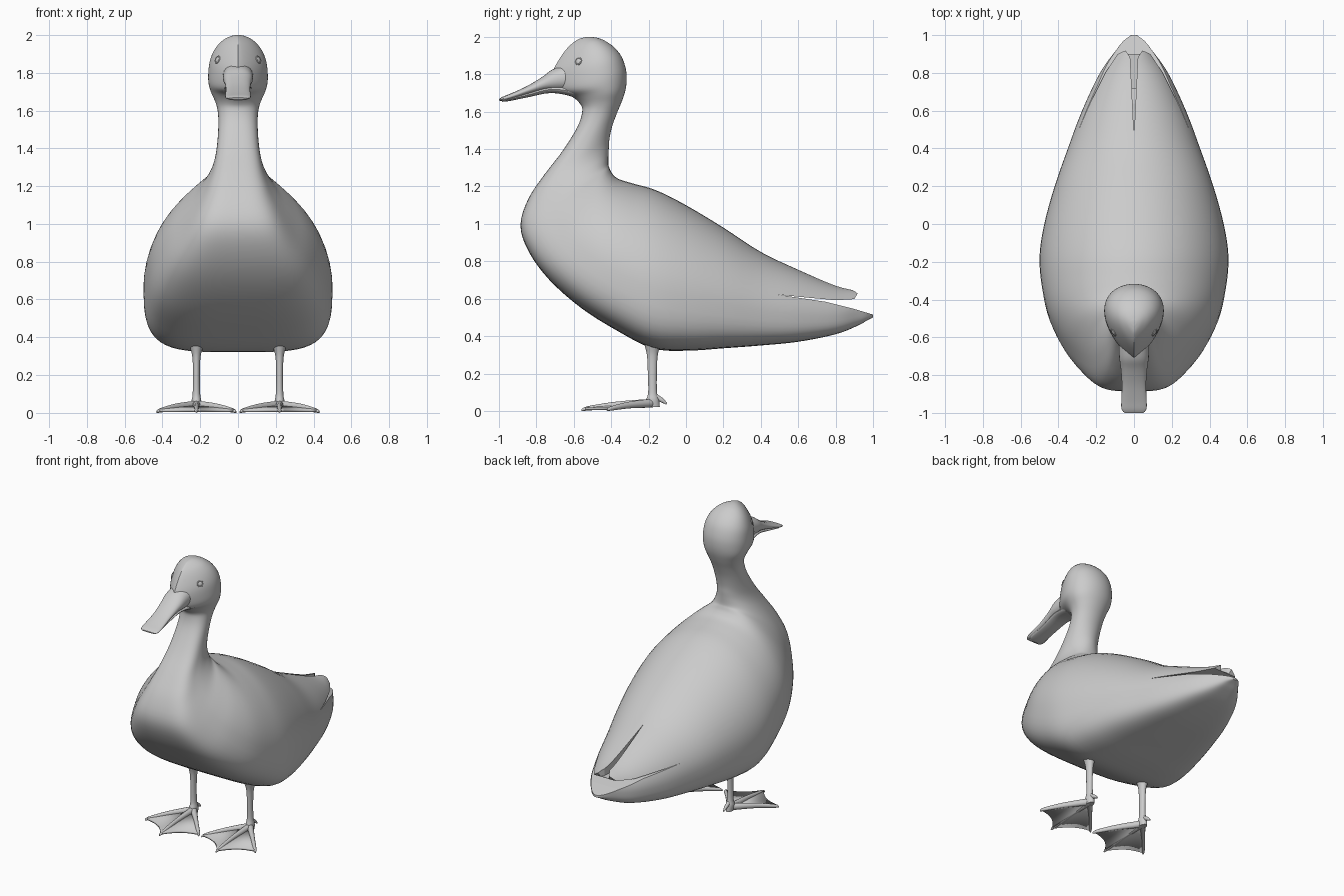
import bpy, bmesh, math
from mathutils import Vector

cube = bpy.data.objects.get("Cube")
if cube:
    bpy.data.objects.remove(cube, do_unlink=True)

grey = bpy.data.materials.new("plain grey")
grey.use_nodes = True
colour = (0.6, 0.6, 0.6, 1)
grey.diffuse_color = colour
for node in grey.node_tree.nodes:
    if node.type == 'BSDF_PRINCIPLED':
        node.inputs["Base Color"].default_value = colour


def finish(bm, name, location=(0, 0, 0), turn=0):
    """Turn a bmesh into a grey object."""
    bmesh.ops.recalc_face_normals(bm, faces=bm.faces)
    mesh = bpy.data.meshes.new(name)
    bm.to_mesh(mesh)
    bm.free()
    mesh.materials.append(grey)
    obj = bpy.data.objects.new(name, mesh)
    obj.location = location
    obj.rotation_euler.z = turn
    bpy.context.collection.objects.link(obj)
    return obj


def smooth(obj, degrees=40):
    bpy.ops.object.select_all(action='DESELECT')
    obj.select_set(True)
    bpy.context.view_layer.objects.active = obj
    bpy.ops.object.shade_smooth_by_angle(angle=math.radians(degrees))
    return obj


def spline(rows, steps):
    """Catmull-Rom interpolation of whole rows of values."""
    result = []
    last = len(rows) - 1
    for i in range(last):
        quad = [rows[max(i - 1, 0)], rows[i], rows[i + 1], rows[min(i + 2, last)]]
        for k in range(steps):
            t = k / steps
            result.append([b + t * ((c - a) + t * ((2 * a - 5 * b + 4 * c - d)
                           + t * (3 * (b - c) + d - a))) / 2 for a, b, c, d in zip(*quad)])
    result.append(rows[-1])
    return result


def power(value, exponent):
    return math.copysign(abs(value) ** exponent, value)


def mix(pair, t):
    return pair[0] + (pair[1] - pair[0]) * t


def loft(name, rows, location=(0, 0, 0), turn=0, sides=20, steps=4,
         skew=(1, 1), low=(2, 2), high=(2, 2)):
    """Skin rings; a row is low point (y, z), high point (y, z), half width.
    Skew moves the widest place; low and high set how square each half is."""
    bm = bmesh.new()
    rings = []
    sections = spline(rows, steps)
    for i, (ay, az, by, bz, width) in enumerate(sections):
        t = min(1, max(0, (i / (len(sections) - 1) - .45) / .4))
        t = t * t * (3 - 2 * t)
        ring = []
        for k in range(sides):
            angle = math.tau * k / sides
            c, s = math.cos(angle), math.sin(angle)
            exponent = 2 / mix(low if c > 0 else high, t)
            v = max(0, (1 - power(c, exponent)) / 2) ** mix(skew, t)
            x = width * power(s, exponent)
            ring.append(bm.verts.new((x, ay + (by - ay) * v, az + (bz - az) * v)))
        rings.append(ring)
    for near, far in zip(rings, rings[1:]):
        for k in range(sides):
            n = (k + 1) % sides
            bm.faces.new((near[k], near[n], far[n], far[k]))
    bm.faces.new(rings[0])
    bm.faces.new(rings[-1])
    return smooth(finish(bm, name, location, turn))


def prism(name, points, depth):
    """Closed polygon extruded along a vector, used as a cutter."""
    bm = bmesh.new()
    face = bm.faces.new([bm.verts.new(p) for p in points])
    extruded = bmesh.ops.extrude_face_region(bm, geom=[face])["geom"]
    moved = [g for g in extruded if isinstance(g, bmesh.types.BMVert)]
    bmesh.ops.translate(bm, verts=moved, vec=depth)
    obj = finish(bm, name)
    obj.hide_render = True
    return obj


# Body, neck and head: one skin from tail tip to crown
tail_and_trunk = [
    (1, .5, 1, .52, .015), (.97, .485, .97, .6, .055), (.92, .457, .92, .64, .095),
    (.8, .41, .8, .67, .18), (.6, .37, .6, .755, .275), (.4, .35, .4, .85, .35),
    (.2, .335, .2, .98, .42), (0, .322, 0, 1.1, .475), (-.18, .335, -.16, 1.18, .5),
    (-.37, .43, -.28, 1.215, .487), (-.56, .55, -.36, 1.24, .45),
    (-.73, .7, -.395, 1.27, .378), (-.84, .85, -.41, 1.3, .292)]
neck_and_head = [
    (-.885, .99, -.415, 1.32, .22), (-.845, 1.13, -.415, 1.36, .163),
    (-.76, 1.26, -.413, 1.4, .128), (-.66, 1.39, -.41, 1.45, .111),
    (-.58, 1.52, -.395, 1.52, .104), (-.555, 1.6, -.37, 1.59, .107),
    (-.565, 1.64, -.345, 1.65, .12), (-.61, 1.68, -.325, 1.71, .143),
    (-.69, 1.705, -.317, 1.77, .156), (-.72, 1.75, -.322, 1.83, .157),
    (-.715, 1.81, -.345, 1.895, .148), (-.675, 1.885, -.385, 1.945, .122),
    (-.63, 1.945, -.435, 1.98, .083), (-.58, 1.985, -.475, 1.995, .042),
    (-.54, 1.998, -.51, 2, .012)]
body = loft("body", tail_and_trunk + neck_and_head, sides=56,
            skew=(1.4, .6), low=(2.8, 2), high=(2.05, 2))

# Slot between folded wings and tail, then the gap between the wing tips
under_wing = [(.49, .622), (.65, .606), (.8, .592), (.9, .598), (.925, .64),
              (.94, .75), (1.1, .8), (1.1, .5), (1, .515), (.9, .545),
              (.75, .583), (.55, .613)]
half_gap = [(.02, .88), (.045, .92), (.1, .935), (.3, .95), (.3, 1.1)]
gap = [(0, .47)] + half_gap + [(-x, y) for x, y in reversed(half_gap)]
cutters = [
    prism("wing_slot_cutter", [(-.6, y, z) for y, z in under_wing], (1.2, 0, 0)),
    prism("wing_gap_cutter", [(x, y, .6) for x, y in gap], (0, 0, .6))]
for cutter in cutters:
    cut = body.modifiers.new(cutter.name, 'BOOLEAN')
    cut.operation = 'DIFFERENCE'
    cut.solver = 'EXACT'
    cut.object = cutter
carved = bpy.data.meshes.new_from_object(
    body.evaluated_get(bpy.context.evaluated_depsgraph_get()))
body.modifiers.clear()
body.data = carved
for cutter in cutters:
    bpy.data.objects.remove(cutter, do_unlink=True)
smooth(body)

# Bill
loft("upper_bill", [
    (-.62, 1.71, -.65, 1.85, .08), (-.7, 1.71, -.715, 1.825, .078),
    (-.76, 1.71, -.77, 1.785, .07), (-.85, 1.69, -.85, 1.737, .064),
    (-.93, 1.668, -.93, 1.7, .067), (-.98, 1.658, -.98, 1.68, .066),
    (-1, 1.66, -1, 1.668, .05)], sides=28, low=(2.2, 2.6), high=(2.2, 2.6))
loft("lower_bill", [
    (-.6, 1.68, -.6, 1.73, .08), (-.72, 1.7, -.72, 1.74, .066),
    (-.85, 1.676, -.85, 1.7, .056), (-.95, 1.656, -.95, 1.675, .056),
    (-.985, 1.653, -.985, 1.665, .04)])

# Legs and webbed feet
shin = [(-.03, .02, .04, .02, .022), (-.032, .06, .036, .06, .026),
        (-.022, .1, .025, .1, .02), (-.024, .2, .024, .2, .018),
        (-.028, .29, .028, .29, .021), (-.038, .34, .04, .34, .032),
        (-.06, .41, .07, .41, .055)]
spur = [(.015, .06, .025, .09, .013), (.05, .045, .06, .065, .01),
        (.075, .033, .08, .04, .004)]
splay = math.radians(41)
toes = [("outer_toe", splay, .32), ("middle_toe", 0, .38), ("inner_toe", -splay, .32)]


def toe_rows(length):
    return [(0, .018, 0, .065, .022), (-.5 * length, .014, -.5 * length, .05, .014),
            (-.9 * length, .002, -.9 * length, .026, .011), (-length, 0, -length, .01, .004)]


def web(name, location):
    """Thin fan between the toe tips with scalloped front edges."""
    tips = [Vector((math.sin(a), -math.cos(a))) * r * .97 for _, a, r in toes]
    edge = []
    for start, end in zip(tips, tips[1:]):
        for k in range(8):
            t = k / 8
            edge.append(start.lerp(end, t) * (1 - .4 * t * (1 - t)))
    edge.append(tips[-1])
    bm = bmesh.new()
    heel = bm.verts.new((0, 0, .035))
    rim = [bm.verts.new((p.x, p.y, .012)) for p in edge]
    for a, b in zip(rim, rim[1:]):
        bm.faces.new((heel, a, b))
    obj = finish(bm, name, location)
    thick = obj.modifiers.new("thickness", 'SOLIDIFY')
    thick.thickness = .014
    thick.offset = 0
    smooth(obj)


bpy.context.view_layer.update()
for side, label in ((1, "left"), (-1, "right")):
    spot = (side * .22, -.18, 0)
    loft(label + "_leg", shin, spot)
    loft(label + "_hind_toe", spur, spot, sides=12)
    for toe, angle, length in toes:
        loft(label + "_" + toe, toe_rows(length), spot, side * angle, sides=12)
    web(label + "_web", spot)

    # Eye bead and its rim, set on the head surface
    _, point, normal, _ = body.closest_point_on_mesh((side * .11, -.577, 1.87))
    aim = normal.to_track_quat('Z', 'Y').to_euler()
    bpy.ops.mesh.primitive_uv_sphere_add(segments=20, ring_count=12, radius=.016,
                                         location=point, rotation=aim)
    eye = bpy.context.object
    eye.scale.z = .4
    eye.name = label + "_eye"
    bpy.ops.mesh.primitive_torus_add(major_radius=.018, minor_radius=.004,
                                     major_segments=24, minor_segments=8,
                                     location=point, rotation=aim)
    rim = bpy.context.object
    rim.name = label + "_eyelid"
    for obj in (eye, rim):
        obj.data.materials.append(grey)
        smooth(obj)
